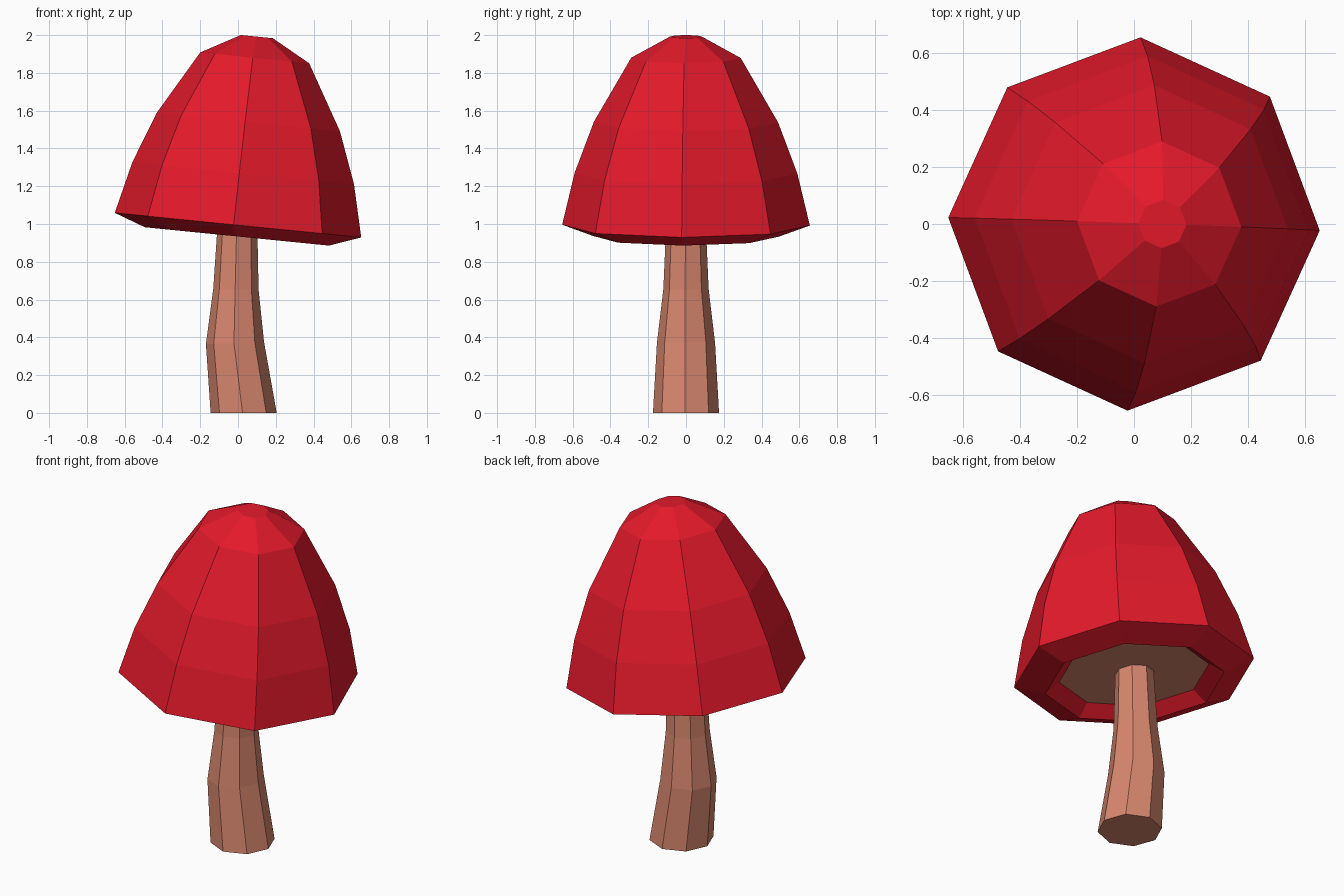
import bpy, bmesh
from math import sin, cos, pi, radians
from mathutils import Matrix, Vector

if "Cube" in bpy.data.objects:
    bpy.data.objects.remove(bpy.data.objects["Cube"])

SIDES = 8
SPIN = radians(-2)


def material(name, color):
    m = bpy.data.materials.new(name)
    m.diffuse_color = (*color, 1)
    m.use_nodes = True
    m.node_tree.nodes["Principled BSDF"].inputs["Base Color"].default_value = m.diffuse_color
    return m


def loft(name, rings, mats):
    """Closed flat-faced solid through octagon rings (x, z, radius, tilt)."""
    bm = bmesh.new()
    loops = []
    for x, z, r, tilt in rings:
        rot = Matrix.Rotation(radians(tilt), 3, 'Y')
        pts = [Vector((r * cos(SPIN + k * 2 * pi / SIDES),
                       r * sin(SPIN + k * 2 * pi / SIDES), 0)) for k in range(SIDES)]
        loops.append([bm.verts.new(rot @ p + Vector((x, 0, z))) for p in pts])
    for a, b in zip(loops, loops[1:]):
        for k in range(SIDES):
            j = (k + 1) % SIDES
            bm.faces.new((a[k], a[j], b[j], b[k]))
    # the first ring's end face takes the last material
    bm.faces.new(loops[0][::-1]).material_index = len(mats) - 1
    bm.faces.new(loops[-1])
    bmesh.ops.recalc_face_normals(bm, faces=bm.faces)
    me = bpy.data.meshes.new(name)
    bm.to_mesh(me)
    bm.free()
    for m in mats:
        me.materials.append(m)
    ob = bpy.data.objects.new(name, me)
    bpy.context.collection.objects.link(ob)
    return ob


red = material("cap_red", (0.78, 0.01, 0.024))
brown = material("stem_brown", (0.68, 0.24, 0.155))

# Slightly bent, tapering stem
loft("stem", [(0.03, 0, 0.175, 0), (-0.016, 0.37, 0.154, -2),
              (-0.011, 0.655, 0.12, 1), (-0.003, 1.0, 0.105, 0)], [brown])

# Tilted cap: gill disc, recessed lip, rim, then the dome up to a flat top
profile = [(0.41, 0.0), (0.49, -0.06), (0.656, 0.0), (0.59, 0.276),
           (0.488, 0.548), (0.29, 0.89), (0.085, 1.003)]
TILT = 5.7
t = radians(TILT)
loft("cap", [(h * sin(t), 0.994 + h * cos(t), r, TILT) for r, h in profile],
     [red, brown])
